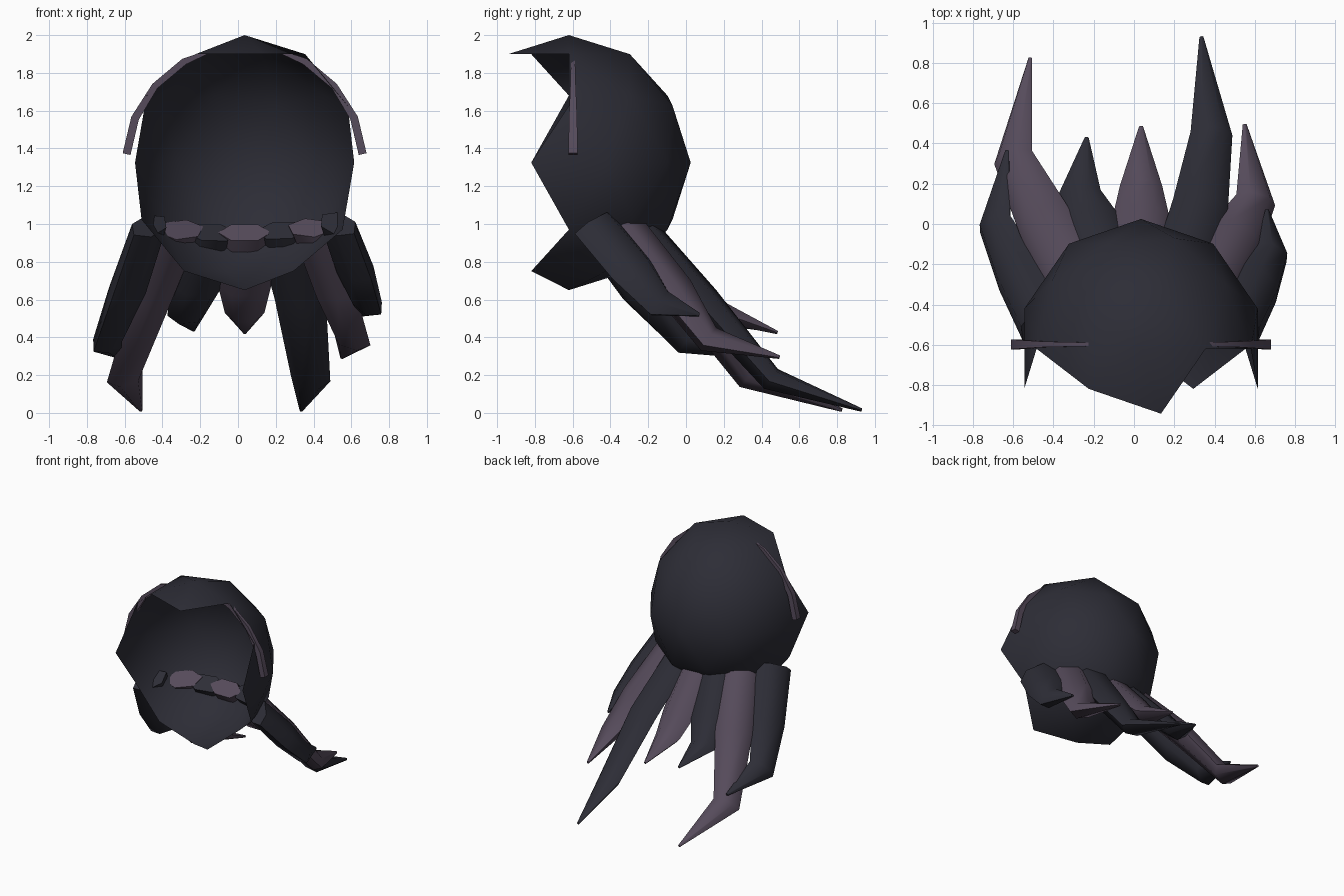
import bpy, bmesh, math
from mathutils import Vector

if "Cube" in bpy.data.objects:
    bpy.data.objects.remove(bpy.data.objects["Cube"])


def material(name, rgb):
    m = bpy.data.materials.new(name)
    m.diffuse_color = (*rgb, 1)
    m.use_nodes = True
    m.node_tree.nodes["Principled BSDF"].inputs["Base Color"].default_value = m.diffuse_color
    return m


DARK = material("charcoal", (0.026, 0.026, 0.037))
PURPLE = material("dusty purple", (0.092, 0.070, 0.104))


def finish(bm, name, mat, angle):
    me = bpy.data.meshes.new(name)
    bm.to_mesh(me)
    bm.free()
    me.materials.append(mat)
    ob = bpy.data.objects.new(name, me)
    bpy.context.collection.objects.link(ob)
    bpy.ops.object.select_all(action='DESELECT')
    ob.select_set(True)
    bpy.context.view_layer.objects.active = ob
    bpy.ops.object.shade_smooth_by_angle(angle=math.radians(angle))
    return ob


def loft(name, mat, path, sizes, side, sides, phase=0.0, angle=60):
    """Sweep a flattened polygon along a path; side is the width direction."""
    bm = bmesh.new()
    pts = [Vector(p) for p in path]
    rings = []
    for i, p in enumerate(pts):
        t = (pts[min(i + 1, len(pts) - 1)] - pts[max(i - 1, 0)]).normalized()
        u = Vector(side)
        u = (u - t * u.dot(t)).normalized()
        v = t.cross(u)
        w, h = sizes[i]
        ring = []
        for k in range(sides):
            a = phase + 2 * math.pi * k / sides
            ring.append(bm.verts.new(p + u * (w / 2 * math.cos(a)) + v * (h / 2 * math.sin(a))))
        rings.append(ring)
    for a, b in zip(rings, rings[1:]):
        for k in range(sides):
            j = (k + 1) % sides
            bm.faces.new((a[k], a[j], b[j], b[k]))
    bm.faces.new(rings[0][::-1])
    bm.faces.new(rings[-1])
    bmesh.ops.recalc_face_normals(bm, faces=bm.faces)
    return finish(bm, name, mat, angle)


# Open-faced shell: icosphere with the front removed, one peak left over the brow
bm = bmesh.new()
bmesh.ops.create_icosphere(bm, subdivisions=2, radius=1)
front = [v for v in bm.verts if v.co.y < -0.35 and not (v.co.z > 0.8 and v.co.x > 0)]
bmesh.ops.delete(bm, geom=front, context='VERTS')
for v in bm.verts:
    v.co = Vector((0.035 + 0.61 * v.co.x, -0.62 + 0.645 * v.co.y, 1.325 + 0.675 * v.co.z))
finish(bm, "head_shell", DARK, 180)

# Tapered locks sweeping down and back: name, colour, yaw of the width, path
LOCKS = [
    ("outer_left_lock", DARK, 65, ((-.47, -.48, .99), (-.585, -.23, .65), (-.69, .0, .385), (-.63, .365, .295))),
    ("long_left_lock", PURPLE, 40, ((-.30, -.28, .97), (-.45, .02, .62), (-.60, .33, .195), (-.515, .825, .015))),
    ("short_left_lock", DARK, 15, ((-.14, -.22, .955), (-.22, .02, .67), (-.27, .16, .525), (-.235, .43, .44))),
    ("centre_lock", PURPLE, 0, ((.035, -.21, .955), (.035, .04, .67), (.035, .19, .53), (.035, .485, .425))),
    ("long_right_lock", DARK, -15, ((.23, -.22, .965), (.33, .09, .60), (.385, .45, .18), (.335, .93, .015))),
    ("short_right_lock", PURPLE, -40, ((.38, -.31, .98), (.51, -.06, .65), (.605, .12, .39), (.55, .495, .295))),
    ("outer_right_lock", DARK, -65, ((.53, -.49, 1.0), (.62, -.29, .76), (.685, -.14, .58), (.66, .07, .52))),
]
for name, mat, yaw, path in LOCKS:
    a = math.radians(yaw)
    sizes = ((.28, .15), (.28, .17), (.21, .13), (.02, .02))
    loft(name, mat, path, sizes, (math.cos(a), math.sin(a), 0), 6)

# Thin bands hugging the rim on each side
for s, label in ((-1, "left"), (1, "right")):
    path = [(0.035 + s * x, -0.598, z) for x, z in
            ((.17, 1.92), (.32, 1.86), (.475, 1.73), (.58, 1.56), (.625, 1.37))]
    sizes = ((.02, .02), (.03, .05), (.04, .05), (.06, .06), (.07, .06))
    loft(label + "_rim_band", PURPLE, path, sizes, (0, 1, 0), 4, math.pi / 4, 30)
